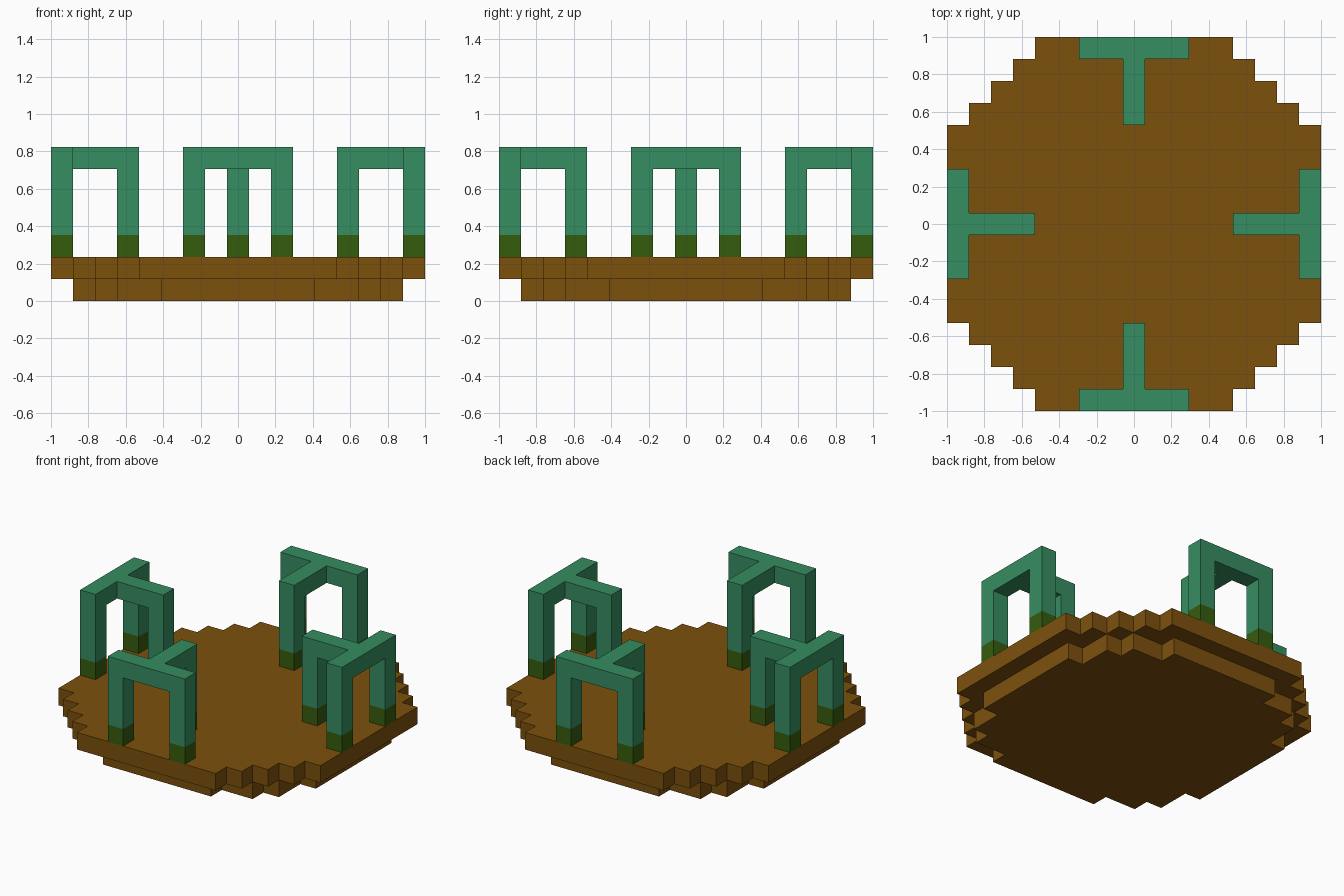
import bpy
import bmesh
import math
from mathutils import Vector

cube = bpy.data.objects.get("Cube")
if cube:
    bpy.data.objects.remove(cube, do_unlink=True)

UNIT = 2 / 17  # edge of one block


def make_material(name, rgb):
    mat = bpy.data.materials.new(name)
    mat.use_nodes = True
    colour = (*rgb, 1)
    mat.diffuse_color = colour
    mat.node_tree.nodes["Principled BSDF"].inputs["Base Color"].default_value = colour
    return mat


brown = make_material("brown wood", (0.205, 0.082, 0.004))
green = make_material("sea green", (0.037, 0.266, 0.119))
moss = make_material("moss green", (0.036, 0.107, 0.004))


def build_blocks(name, blocks, materials):
    """Skin a set of blocks {(x, y, z): material index} with outer faces only."""
    bm = bmesh.new()
    verts = {}

    def corner(p):
        key = tuple(round(2 * c) for c in p)
        if key not in verts:
            verts[key] = bm.verts.new(p * UNIT)
        return verts[key]

    for cell, index in blocks.items():
        centre = Vector(cell) + Vector((0, 0, 0.5))
        for axis in range(3):
            for side in (-1, 1):
                neighbour = list(cell)
                neighbour[axis] += side
                if tuple(neighbour) in blocks:
                    continue
                ring = []
                for a, b in ((-1, -1), (1, -1), (1, 1), (-1, 1)):
                    p = centre.copy()
                    p[axis] += side / 2
                    p[(axis + 1) % 3] += a / 2
                    p[(axis + 2) % 3] += b / 2
                    ring.append(corner(p))
                face = bm.faces.new(ring[::side])
                face.material_index = index
    # Merge flat areas into single faces, keeping colour borders
    bmesh.ops.dissolve_limit(bm, angle_limit=math.radians(1), verts=bm.verts[:],
                             edges=bm.edges[:], delimit={'MATERIAL'})
    mesh = bpy.data.meshes.new(name)
    bm.to_mesh(mesh)
    bm.free()
    for mat in materials:
        mesh.materials.append(mat)
    obj = bpy.data.objects.new(name, mesh)
    bpy.context.collection.objects.link(obj)
    return obj


def disc(reach, z):
    """Stepped disc: reach[i] is the half width of the row i blocks from the middle."""
    return {(x, y, z): 0
            for y in range(1 - len(reach), len(reach))
            for x in range(-reach[abs(y)], reach[abs(y)] + 1)}


# Round stepped platform in two layers
build_blocks("lower_platform", disc([7] * 4 + [6] * 2 + [5, 3], 0), [brown])
build_blocks("upper_platform", disc([8] * 5 + [7, 6, 5, 4], 1), [brown])

# Three-legged T-shaped arch, standing at the front edge
FOOT, TOP = 2, 6
arch = {(x, -8, TOP): 0 for x in range(-2, 3)}
arch.update({(0, y, TOP): 0 for y in range(-7, -4)})
for x, y in ((-2, -8), (2, -8), (0, -5)):
    for z in range(FOOT, TOP):
        arch[x, y, z] = 1 if z == FOOT else 0

# One arch on each side, turned by quarter turns
for side in ("front", "left", "back", "right"):
    build_blocks(side + "_arch", arch, [green, moss])
    arch = {(-y, x, z): index for (x, y, z), index in arch.items()}
